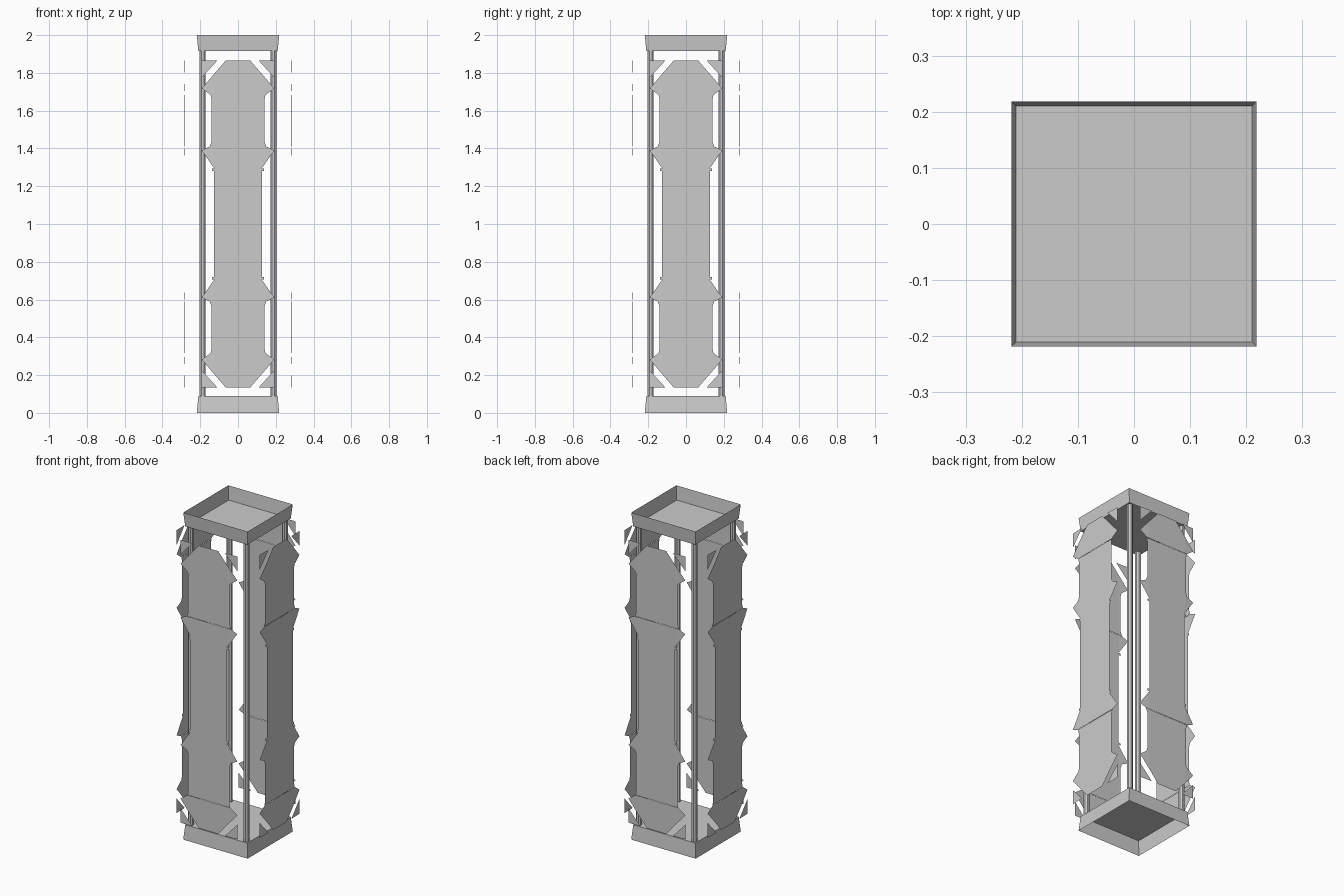
import bpy, bmesh, math
from mathutils import Matrix

cube = bpy.data.objects.get("Cube")
if cube:
    bpy.data.objects.remove(cube, do_unlink=True)

grey = bpy.data.materials.new("plain_grey")
grey.use_nodes = True
grey.diffuse_color = (0.6, 0.6, 0.6, 1)
grey.node_tree.nodes["Principled BSDF"].inputs["Base Color"].default_value = (0.6, 0.6, 0.6, 1)

FLAT = 0.13    # half width of the flat centre of a panel
EDGE = 0.192   # half width of the panel at its tips


def finish(bm, name):
    bmesh.ops.remove_doubles(bm, verts=bm.verts, dist=0.0005)
    mesh = bpy.data.meshes.new(name)
    bm.to_mesh(mesh)
    bm.free()
    mesh.materials.append(grey)
    obj = bpy.data.objects.new(name, mesh)
    bpy.context.collection.objects.link(obj)
    return obj


def depth(x):
    """Panels bend back slightly towards their side edges."""
    return -0.284 + 0.003 * max(0, abs(x) - FLAT) / (EDGE - FLAT)


def strip(bm, rows, flip, inset=0):
    """Sheet through rows of (height, half width), optionally mirrored in height."""
    last = None
    for z, w in rows:
        inner = min(w, FLAT)
        z = 2 - z if flip else z
        line = [bm.verts.new((x, depth(x) + inset, z)) for x in (-w, -inner, inner, w)]
        if last:
            for i in range(3):
                quad = [last[i], line[i], line[i + 1], last[i + 1]]
                pts = {tuple(round(c, 4) for c in v.co) for v in quad}
                if len(pts) > 2:
                    bm.faces.new(quad[::-1] if flip else quad)
        last = line


def panel(name, angle):
    bm = bmesh.new()
    cap = [(1.865, 0.065), (1.79, FLAT), (1.718, EDGE), (1.683, 0.145)]
    shaft = [(1.683, 0.145), (1.66, 0.14), (1.435, 0.14), (1.41, 0.15)]
    collar = [(1.41, 0.15), (1.39, EDGE), (1.3, FLAT)]
    nub = [(1.295, 0.138), (1.28, 0.138)]
    for flip in (False, True):
        for rows, inset in ((cap, 0), (shaft, 0.002), (collar, 0), (nub, 0.001)):
            strip(bm, rows, flip, inset)
        # corner gussets
        for s in (-1, 1):
            pts = [(s * x, depth(x), 2 - z if flip else z)
                   for x, z in ((0.11, 1.865), (EDGE, 1.865), (EDGE, 1.775))]
            if (s > 0) != flip:
                pts.reverse()
            bm.faces.new([bm.verts.new(p) for p in pts])
    # long middle sheet
    strip(bm, [(1.3, 0.126), (0.7, 0.126)], False)
    bm.transform(Matrix.Rotation(angle, 4, 'Z'))
    return finish(bm, name)


for i, side in enumerate(("front", "left", "back", "right")):
    panel(side + "_panel", i * math.pi / 2)


def tray(name, z_floor, z_rim):
    """Shallow open tray with flared thin walls."""
    bm = bmesh.new()
    corners = ((-1, -1), (1, -1), (1, 1), (-1, 1))
    low = [bm.verts.new((0.21 * x, 0.21 * y, z_floor)) for x, y in corners]
    rim = [bm.verts.new((0.218 * x, 0.218 * y, z_rim)) for x, y in corners]
    bm.faces.new(low)
    for i in range(4):
        j = (i + 1) % 4
        bm.faces.new((low[i], low[j], rim[j], rim[i]))
    bmesh.ops.recalc_face_normals(bm, faces=bm.faces)
    finish(bm, name)


tray("top_tray", 1.915, 2.0)
tray("bottom_tray", 0.09, 0.0)

# corner posts
for name, x, y in (("front_left", 1, -1), ("front_right", -1, -1),
                   ("back_left", 1, 1), ("back_right", -1, 1)):
    bm = bmesh.new()
    bmesh.ops.create_cone(bm, cap_ends=True, segments=8, radius1=0.017, radius2=0.017, depth=1.825,
                          matrix=Matrix.Translation((0.187 * x, 0.187 * y, 1.0025))
                          @ Matrix.Rotation(math.pi / 8, 4, 'Z'))
    finish(bm, name + "_post")
